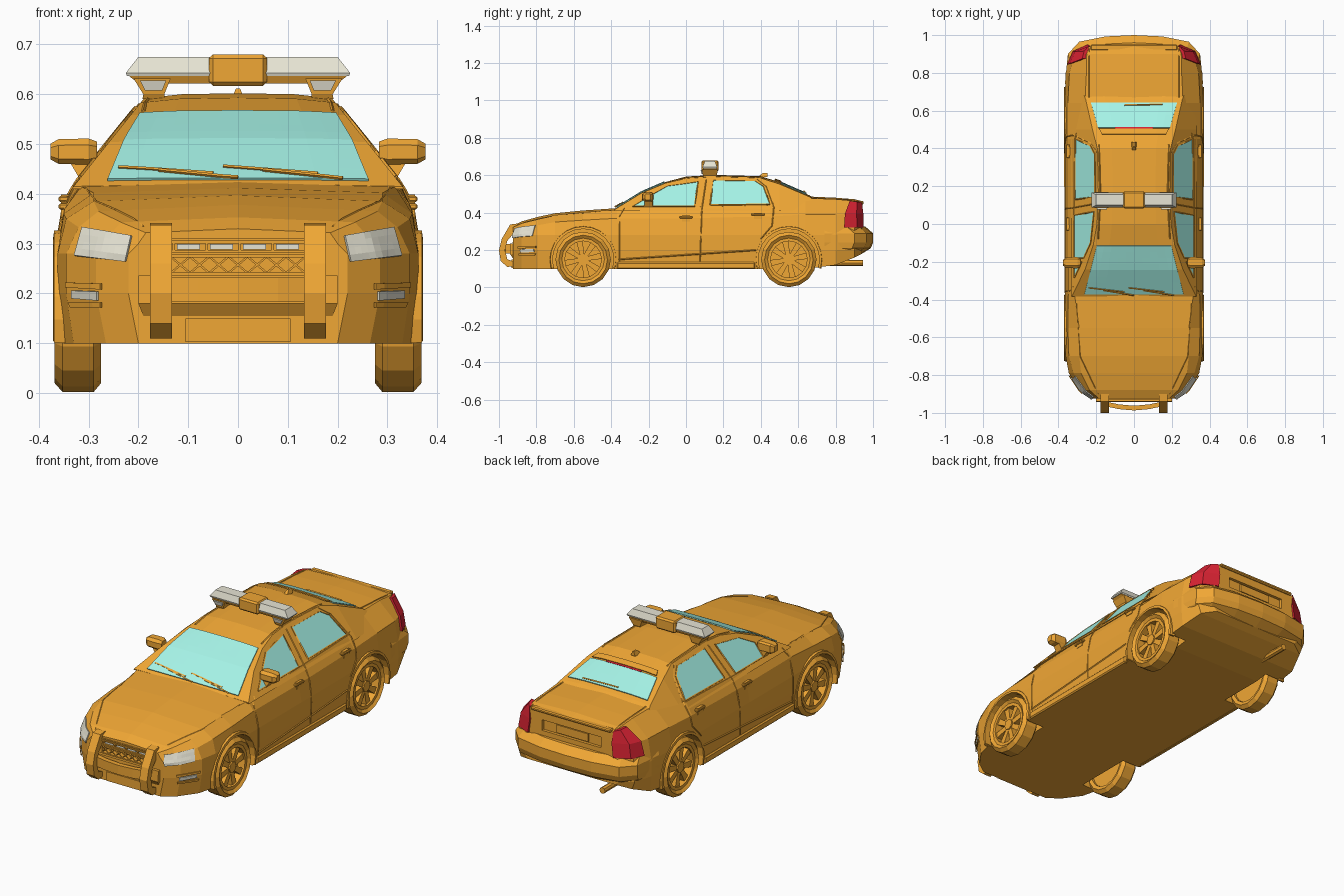
import bpy, bmesh
from math import sin, cos, pi, radians
from mathutils import Vector
from mathutils.bvhtree import BVHTree

if "Cube" in bpy.data.objects:
    bpy.data.objects.remove(bpy.data.objects["Cube"])

def material(name, r, g, b):
    m = bpy.data.materials.new(name)
    m.diffuse_color = (r, g, b, 1)
    m.use_nodes = True
    m.node_tree.nodes["Principled BSDF"].inputs["Base Color"].default_value = m.diffuse_color
    return m

PAINT = material("paint", .87, .385, .035)
GLASS = material("glass", .38, .90, .80)
RED = material("red_lens", .68, .016, .032)
CREAM = material("clear_lens", .80, .78, .66)
X, Y, DOWN = Vector((-1, 0, 0)), Vector((0, 1, 0)), Vector((0, 0, -1))

# ---------- helpers ----------
def make(name, verts, faces, mat=PAINT, sym=False):
    me = bpy.data.meshes.new(name)
    me.from_pydata([tuple(v) for v in verts], [], faces)
    bm = bmesh.new()
    bm.from_mesh(me)
    bmesh.ops.recalc_face_normals(bm, faces=bm.faces)
    bm.to_mesh(me)
    bm.free()
    me.materials.append(mat)
    ob = bpy.data.objects.new(name, me)
    bpy.context.collection.objects.link(ob)
    if sym:
        ob.modifiers.new("mirror", "MIRROR").use_mirror_merge = False
    return ob

def loft(name, rings, mat=PAINT, sym=False, closed=False):
    n, k = len(rings[0]), len(rings)
    faces = [(i * n + j, i * n + (j + 1) % n, (i + 1) % k * n + (j + 1) % n, (i + 1) % k * n + j)
             for i in range(k if closed else k - 1) for j in range(n)]
    if not closed:
        faces += [tuple(range(n)), tuple(range((k - 1) * n, k * n))]
    return make(name, [p for r in rings for p in r], faces, mat, sym)

def prism(name, yz, x0, x1, mat=PAINT, sym=False):
    return loft(name, [[(x, y, z) for y, z in yz] for x in (x0, x1)], mat, sym)

def rect(x0, x1, y0, y1, z):
    return [(x0, y0, z), (x1, y0, z), (x1, y1, z), (x0, y1, z)]

def box(name, x, y, z, mat=PAINT, sym=False, bevel=0):
    ob = loft(name, [rect(*x, *y, h) for h in z], mat, sym)
    if bevel:
        ob.modifiers.new("bevel", "BEVEL").width = bevel
    return ob

def arc(r, cy, cz, n, a0=0, a1=2 * pi, end=False):
    return [(cy + r * cos(a), cz + r * sin(a))
            for a in (a0 + (a1 - a0) * i / (n - 1 if end else n) for i in range(n))]

def lathe(name, profile, cy, cz, n, a0=0, a1=2 * pi, full=True):
    cols = [[(x, y, z) for y, z in arc(r, cy, cz, n, a0, a1, not full)] for r, x in profile]
    return loft(name, [list(r) for r in zip(*cols)], sym=True, closed=full)

def hit(p, d, off):
    p = Vector(p)
    loc = tree.ray_cast(p - d * 3, d)[0]
    return (loc if loc else p) - d * off

def patch(name, quad, d, mat=PAINT, sym=False, n=6, m=2, off=.004):
    a, b, c, e = map(Vector, quad)
    vs = [hit(a.lerp(b, i / n).lerp(e.lerp(c, i / n), j / m), d, off)
          for i in range(n + 1) for j in range(m + 1)]
    fs = [(i * (m + 1) + j, (i + 1) * (m + 1) + j, (i + 1) * (m + 1) + j + 1, i * (m + 1) + j + 1)
          for i in range(n) for j in range(m)]
    ob = make(name, vs, fs, mat, sym)
    s = ob.modifiers.new("thickness", "SOLIDIFY")
    s.thickness, s.offset = .005, 0
    return ob

def seam(name, pts, d, r=.003, sym=False, off=0.0, div=5):
    pts = [Vector(p) for p in pts]
    path = [hit(a.lerp(b, i / div), d, off) for a, b in zip(pts, pts[1:]) for i in range(div)]
    path.append(hit(pts[-1], d, off))
    rings = []
    for i, p in enumerate(path):
        t = (path[min(i + 1, len(path) - 1)] - path[max(i - 1, 0)]).normalized()
        u = t.cross(d).normalized()
        v = t.cross(u)
        rings.append([p + u * r, p + v * r, p - u * r, p - v * r])
    return loft(name, rings, sym=sym)

# ---------- body: stations of y, bottom, side, shoulder, deck edge, deck centre ----------
stations = [(-.925, .20, .10, .22, .20, .30, .185, .322, .33), (-.88, .265, .10, .285, .26, .315, .235, .343, .353),
            (-.79, .33, .10, .345, .32, .333, .28, .365, .378), (-.70, .352, .10, .362, .345, .35, .29, .385, .397),
            (-.55, .36, .10, .366, .35, .36, .29, .402, .412), (-.37, .36, .10, .366, .348, .37, .315, .415, .424),
            (0, .36, .10, .366, .35, .37, .32, .43, .435), (.45, .36, .10, .366, .35, .38, .315, .44, .45),
            (.64, .36, .10, .366, .35, .39, .26, .478, .487), (.80, .355, .12, .362, .342, .39, .252, .472, .48),
            (.90, .32, .16, .335, .312, .39, .25, .463, .472), (.94, .25, .18, .27, .252, .385, .238, .45, .462)]
rings = []
for y, wb, zb, wm, ws, zs, wt, zt, zc in stations:
    half = [(wb, zb), (wm, .20), (wm, .28), (ws, zs), (wt, zt)]
    rings.append([(x, y, z) for x, z in half] + [(0, y, zc)] + [(-x, y, z) for x, z in reversed(half)])
body = loft("body", rings)

# cabin: windscreen, roof and rear slope with one leaning side plane
def side(z):
    return .318 - (z - .43) * .8
rings = []
for y, z, c in [(-.385, .415, .003), (-.24, .504, .004), (-.11, .558, .006), (0, .583, .01), (.15, .592, .01),
                (.40, .585, .01), (.50, .553, .01), (.66, .485, .008), (.74, .43, .008)]:
    t = max(0, y - .52) * .13
    w = side(z) - t
    half = [(side(.41) - t, .41), (w, z), (.6 * w, z + .8 * c)]
    rings.append([(x, y, h) for x, h in half] + [(0, y, z + c)] + [(-x, y, h) for x, h in reversed(half)])
cabin = loft("cabin", rings)
vs, fs = [], []
for o in (body, cabin):
    k = len(vs)
    vs += [v.co.copy() for v in o.data.vertices]
    fs += [[k + i for i in p.vertices] for p in o.data.polygons]
tree = BVHTree.FromPolygons(vs, fs)

# wheel arches, grille and plate recess cut from the body
cutters = [prism("arch_cutter", arc(.165, y, .15, 24), .26, .5, sym=True) for y in (-.55, .55)]
cutters += [box("recess_cutter", (-w, w), y, z) for w, y, z in
            ((.135, (-1, -.905), (.238, .315)), (.17, (.925, 1), (.35, .405)))]
for c in cutters:
    c.hide_render = True
    b = body.modifiers.new("cut", "BOOLEAN")
    b.operation, b.object, b.solver = "DIFFERENCE", c, "EXACT"
bpy.context.view_layer.objects.active = body
for m in list(body.modifiers):
    bpy.ops.object.modifier_apply(modifier=m.name)
for c in cutters:
    bpy.data.objects.remove(c)

# bumpers
half = [(.366, .74), (.350, .90), (.29, .965), (.15, .993), (0, 1.0)]
rings = []
for z, s, dy in ((.18, .93, -.06), (.21, .99, -.012), (.24, 1, 0), (.29, 1, 0), (.325, .96, -.04)):
    r = [(x * s, y + dy * (y > .8), z) for x, y in half]
    rings.append(r + [(-x, y, z) for x, y, z in reversed(r[:-1])])
loft("rear_bumper", rings)
box("trunk_lip", (-.23, .23), (.92, .95), (.445, .462), bevel=.005)
box("rear_plate", (-.09, .09), (.92, .934), (.357, .398))
loft("front_bumper", [rect(-.19, .19, -.925, -.88, .155), rect(-.20, .20, -.942, -.88, .18), rect(-.20, .20, -.94, -.88, .236)])

# ---------- wheels ----------
for y, end in ((-.55, "front"), (.55, "rear")):
    lathe(end + "_tyre", [(.112, .355), (.130, .368), (.148, .352), (.148, .29), (.130, .275), (.112, .28)], y, .15, 16)
    lathe(end + "_rim_lip", [(.098, .358), (.114, .358), (.114, .30), (.098, .30)], y, .15, 16)
    prism(end + "_wheel_disc", arc(.110, y, .15, 16), .29, .318, sym=True)
    prism(end + "_hub", arc(.028, y, .15, 8), .31, .356, sym=True)
    for i in range(8):
        a = i * pi / 4 + .2
        q = [(r * cos(a) + s * sin(a), r * sin(a) - s * cos(a)) for r, s in ((.02, -.011), (.104, -.017), (.104, .017), (.02, .011))]
        prism(end + "_spoke", [(y + u, .15 + v) for u, v in q], .315, .349, sym=True)
    lathe(end + "_arch_lip", [(.163, .371), (.176, .369), (.180, .34), (.163, .34)], y, .15, 15,
          radians(-16), radians(196), False)

# ---------- glass ----------
patch("windscreen", [(-.262, -.372, 0), (.262, -.372, 0), (.197, -.115, 0), (-.197, -.115, 0)], DOWN, GLASS, n=10, m=8)
patch("rear_window", [(-.19, .51, 0), (.19, .51, 0), (.228, .642, 0), (-.228, .642, 0)], DOWN, GLASS, n=10)
windows = {"front_side_window": [(-.18, .435), (-.18, .497), (-.10, .543), (.065, .565), (.045, .435)],
           "rear_side_window": [(.13, .442), (.145, .573), (.37, .570), (.415, .54), (.448, .445)],
           "quarter_window": [(-.285, .435), (-.20, .485), (-.20, .435)]}
for name, outline in windows.items():
    prism(name, outline, 0, 1, GLASS, True)
    for i, v in enumerate(bpy.data.objects[name].data.vertices):
        v.co.x = side(v.co.z) + (.004 if i >= len(outline) else -.01)
    seam(name + "_frame", [(0, y, z) for y, z in outline + outline[:1]], X, .004, True, .003, 2)

# ---------- lamps ----------
patch("headlight", [(.214, 0, .316), (.312, 0, .333), (.328, 0, .276), (.226, 0, .264)], Y, CREAM, True, 8, 4, .006)
patch("fog_light", [(.282, 0, .186), (.333, 0, .190), (.333, 0, .206), (.282, 0, .204)], Y, CREAM, True, 4, 1, .006)
patch("fog_hood", [(.275, 0, .208), (.345, 0, .212), (.345, 0, .222), (.275, 0, .22)], Y, PAINT, True, 4, 1, .012)
patch("fog_sill", [(.275, 0, .172), (.335, 0, .172), (.340, 0, .182), (.275, 0, .182)], Y, PAINT, True, 4, 1, .010)
loft("tail_light", [[(.354, .845, .322), (.324, .915, .322), (.245, .95, .322), (.225, .86, .322)],
                    [(.338, .85, .395), (.312, .912, .395), (.235, .948, .395), (.225, .87, .395)],
                    [(.274, .875, .462), (.264, .915, .458), (.241, .941, .455), (.238, .88, .458)]], RED, True)
patch("high_brake_light", [(-.10, .504, 0), (.10, .504, 0), (.10, .513, 0), (-.10, .513, 0)], DOWN, RED, off=.006)
patch("rear_roof_edge", [(-.17, .475, 0), (.17, .475, 0), (.185, .506, 0), (-.185, .506, 0)], DOWN, off=.009)

# ---------- grille ----------
for z in (.240, .275, .284, .303, .313):
    box("grille_bar", (-.135, .135), (-.928, -.90), (z - .003, z + .003))
for i in range(4):
    x = -.099 + i * .066
    box("grille_light", (x - .023, x + .023), (-.92, -.90), (.288, .299), CREAM)
    box("grille_post", (x - .032, x - .027), (-.926, -.90), (.284, .303))
for i in range(7):
    x = -.135 + i * .27 / 7
    for a, b in ((x, x + .27 / 7), (x + .27 / 7, x)):
        loft("grille_lattice", [rect(u - .003, u + .003, -.923, -.90, z) for u, z in ((a, .241), (b, .274))])
box("front_plate", (-.105, .105), (-.932, -.92), (.103, .15))

# push bar
prism("push_bar_upright", [(-.90, .342), (-.94, .337), (-.985, .26), (-1, .20), (-.99, .14), (-.955, .11), (-.91, .115),
                           (-.91, .135), (-.955, .15), (-.968, .20), (-.955, .25), (-.90, .315)], .133, .177, sym=True)
loft("push_bar_crosspiece", [[(x, y, .183), (x, y, .232), (x, y + .025, .232), (x, y + .025, .183)]
                             for x, y in ((-.15, -.965), (-.08, -.98), (0, -.987), (.08, -.98), (.15, -.965))])

# ---------- roof light bar ----------
loft("light_bar_lens", [rect(.05, .223, .09, .165, .637), rect(.05, .225, .088, .167, .643), rect(.05, .2, .1, .155, .675)], CREAM, True)
loft("light_bar_base", [rect(-.2, .2, .098, .157, .622), rect(-.222, .222, .09, .165, .639)])
box("light_bar_centre", (-.058, .058), (.082, .173), (.617, .680), bevel=.008)
loft("light_bar_foot", [rect(.148, .192, .095, .16, .59), rect(.148, .19, .09, .165, .60), rect(.135, .21, .085, .17, .632)], PAINT, True)
loft("alley_light", [rect(.152, .187, .083, .1, .608), rect(.144, .197, .078, .1, .628)], CREAM, True)

# ---------- mirrors, handles, trim ----------
loft("mirror_housing", [[(x, -.205 + sy * d, .485 + sz * h) for sy, sz in
                         ((-1, -.6), (-.6, -1), (.8, -1), (1, -.6), (1, .7), (.7, 1), (-.5, 1), (-1, .5))]
                        for x, d, h in ((.283, .02, .02), (.30, .03, .026), (.36, .028, .025), (.376, .015, .016))], PAINT, True)
loft("mirror_arm", [rect(.285, .315, -.225, -.18, .425), rect(.29, .34, -.22, -.18, .468)], PAINT, True)
for y, z in ((0, .37), (.385, .385)):
    box("door_handle", (.34, .360), (y - .035, y + .035), (z - .001, z + .011), sym=True, bevel=.003)
    box("handle_cup", (.34, .355), (y - .022, y + .022), (z - .018, z + .014), sym=True)
box("side_skirt", (.345, .369), (-.37, .37), (.098, .135), sym=True, bevel=.006)
seam("door_moulding", [(0, -.36, .15), (0, .375, .20)], X, .004, True)
seam("front_door_seam", [(0, -.355, .14), (0, -.355, .38), (0, -.33, .425)], X, .003, True)
seam("middle_door_seam", [(0, .075, .14), (0, .085, .42), (0, .108, .575)], X, .003, True)
seam("rear_door_seam", [(0, .40, .26), (0, .46, .33), (0, .47, .43), (0, .43, .54), (0, .38, .58)], X, .003, True)
seam("hood_seam", [(.19, -.90, 0), (.285, -.70, 0), (.305, -.42, 0)], DOWN, .002, True)
seam("trunk_seam", [(.238, .67, 0), (.238, .93, 0)], DOWN, .003, True)
seam("roof_gutter", [(.19, -.08, 0), (.178, .15, 0), (.185, .42, 0)], DOWN, .004, True)
for x in (-.24, -.03):
    seam("front_wiper_blade", [(x, -.338, 0), (x + .19, -.36, 0)], DOWN, .004, off=.008)
    seam("front_wiper_arm", [(x + .08, -.352, 0), (x + .24, -.378, 0)], DOWN, .004, off=.010)
seam("rear_wiper", [(-.05, .63, 0), (.15, .634, 0)], DOWN, .004, off=.009)
loft("roof_antenna", [rect(-.013, .013, .385, .435, .59), rect(-.004, .004, .41, .435, .612)])
loft("exhaust_pipe", [[(-.18 + u, y, .132 + v) for u, v in arc(.016, 0, 0, 8)] for y in (.6, .945)])
